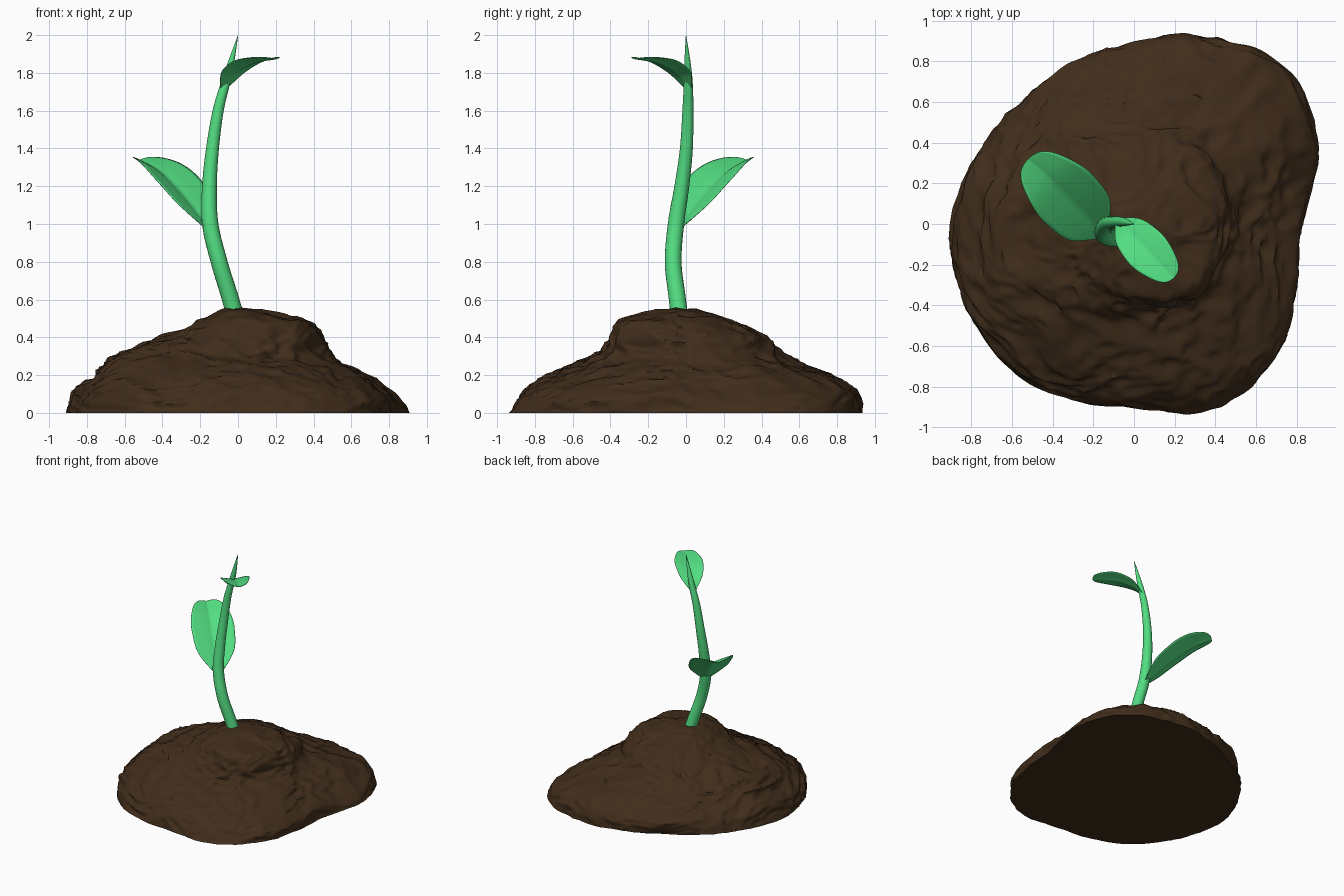
import bpy, bmesh, math
from mathutils import Vector, noise

if "Cube" in bpy.data.objects:
    bpy.data.objects.remove(bpy.data.objects["Cube"])

def material(name, rgb):
    m = bpy.data.materials.new(name)
    m.diffuse_color = (*rgb, 1)
    m.use_nodes = True
    m.node_tree.nodes["Principled BSDF"].inputs["Base Color"].default_value = m.diffuse_color
    return m

SOIL = material("soil_brown", (0.052, 0.026, 0.011))
GREEN = material("leaf_green", (0.085, 0.72, 0.22))

def spline(p0, p1, p2, p3, f):
    return 0.5 * (2*p1 + (p2-p0)*f + (2*p0-5*p1+4*p2-p3)*f*f + (3*p1-p0-3*p2+p3)*f**3)

def around(vals, turn):
    """Smooth periodic lookup, turn in 0..1."""
    n = len(vals)
    x = turn * n
    i = int(x)
    return spline(*(vals[(i + k) % n] for k in (-1, 0, 1, 2)), x - i)

def along(vals, t):
    """Smooth open lookup, t in 0..1."""
    n = len(vals) - 1
    x = min(t, 1) * n
    i = min(int(x), n - 1)
    return spline(*(vals[max(0, min(n, i + k))] for k in (-1, 0, 1, 2)), x - i)

def finish(bm, name, mat, angle=180):
    bmesh.ops.recalc_face_normals(bm, faces=bm.faces)
    me = bpy.data.meshes.new(name)
    bm.to_mesh(me)
    bm.free()
    me.materials.append(mat)
    ob = bpy.data.objects.new(name, me)
    bpy.context.collection.objects.link(ob)
    bpy.ops.object.select_all(action='DESELECT')
    ob.select_set(True)
    bpy.context.view_layer.objects.active = ob
    bpy.ops.object.shade_smooth_by_angle(angle=math.radians(angle))
    return ob

# soil mound: radius around the pile at rising heights, roughened with noise
LEVELS = [
    (0.00, [.83, .98, 1.07, 1.0, .89, .82, .83, .85, .90, .92, .94, .93, .91, .99, .97, .86]),
    (0.10, [.79, 1.02, .88, .80, .87, .90, .87, .92]),
    (0.20, [.65, .84, .75, .69, .77, .80, .72, .71]),
    (0.30, [.51, .53, .54, .54, .66, .63, .49, .49]),
    (0.40, [.46, .46, .42, .40, .43, .42, .39, .46]),
    (0.49, [.36, .28, .23, .21, .20, .22, .34, .39]),
    (0.54, [.15, .12, .10, .09, .08, .10, .17, .17]),
    (0.55, [0] * 8),
]
def mound():
    bm = bmesh.new()
    seg, rows = 240, 90
    rings = []
    for j in range(rows):
        t = j / rows
        z = along([l[0] for l in LEVELS], t)
        ring = []
        for i in range(seg):
            a = 2 * math.pi * i / seg
            r = along([around(l[1], i / seg) for l in LEVELS], t)
            p = Vector((r * math.cos(a), r * math.sin(a), z))
            # bend the noise space so that the ridges wander like clods
            q = p + 0.12 * noise.noise_vector(p * 3)
            q = Vector((q.x * 4.5, q.y * 4.5, q.z * 10))
            ridge = 0.4 - abs(noise.noise(q)) * 2
            fine = 0.4 - abs(noise.noise(q * 2.2)) * 2
            bump = 0.024 * ridge + 0.012 * fine + 0.02 * noise.noise(p * 4)
            fade = min(1, r / 0.25)
            out = bump * (0.45 + 0.55 * min(1, t * 8)) * fade
            p += Vector((math.cos(a), math.sin(a), 0)) * out
            p.z += 0.5 * bump * min(1, t * 5)
            ring.append(bm.verts.new((p.x, p.y, max(0, p.z) if j else 0)))
        rings.append(ring)
    for lo, hi in zip(rings, rings[1:]):
        for i in range(seg):
            k = (i + 1) % seg
            bm.faces.new((lo[i], lo[k], hi[k], hi[i]))
    bm.faces.new(rings[0][::-1])
    top = bm.verts.new((0, 0, 0.55))
    for i in range(seg):
        bm.faces.new((rings[-1][i], rings[-1][(i + 1) % seg], top))
    finish(bm, "soil_mound", SOIL, 50)
mound()

# stem: tapering bent tube ending in a pointed shoot
PATH = [(-.005, -.03, .48, .046), (-.045, -.048, .62, .045), (-.1, -.068, .8, .044),
        (-.147, -.053, 1.0, .043), (-.151, -.022, 1.2, .039), (-.135, .002, 1.4, .034),
        (-.105, .01, 1.6, .029), (-.068, .012, 1.74, .024), (-.038, .008, 1.85, .017),
        (0, 0, 1.998, .001)]
def stem():
    bm = bmesh.new()
    seg, rows = 20, 60
    pos = [Vector(p[:3]) for p in PATH]
    pts = [along(pos, j / rows) for j in range(rows + 1)]
    rings = []
    for j, c in enumerate(pts):
        d = (pts[min(j + 1, rows)] - pts[max(j - 1, 0)]).normalized()
        u = Vector((0, 1, 0)).cross(d).normalized()
        v = d.cross(u)
        r = along([p[3] for p in PATH], j / rows)
        rings.append([bm.verts.new(c + r * (u * math.cos(a) + v * math.sin(a)))
                      for a in (2 * math.pi * i / seg for i in range(seg))])
    for lo, hi in zip(rings, rings[1:]):
        for i in range(seg):
            k = (i + 1) % seg
            bm.faces.new((lo[i], lo[k], hi[k], hi[i]))
    bm.faces.new(rings[0][::-1])
    bm.faces.new(rings[-1])
    finish(bm, "stem", GREEN, 60)
stem()

# leaves: folded blades swept along a midrib given as (x, y, z)
def leaf(name, midrib, widths, fold):
    bm = bmesh.new()
    rows, cols = 36, 8
    mid = [Vector(p) for p in midrib]
    axis = mid[-1] - mid[0]
    side = Vector((-axis.y, axis.x, 0)).normalized()
    grid = []
    for j in range(rows + 1):
        t = 1 - (1 - j / rows) ** 1.6          # denser rows at the rounded tip
        c, w = along(mid, t), along(widths, t)
        if t > 0.5:                            # rounded end
            w *= max(0, 1 - ((t - 0.5) / 0.5) ** 2.1) ** 0.5
        row = []
        for i in range(-cols, cols + 1):
            s = i / cols
            lift = fold * (w / max(widths)) * abs(s) ** 0.8
            row.append(bm.verts.new(c + side * (w * s) + Vector((0, 0, lift))))
        grid.append(row)
    for lo, hi in zip(grid, grid[1:]):
        for i in range(2 * cols):
            bm.faces.new((lo[i], lo[i + 1], hi[i + 1], hi[i]))
    bmesh.ops.remove_doubles(bm, verts=bm.verts, dist=1e-5)
    ob = finish(bm, name, GREEN, 60)
    mod = ob.modifiers.new("thickness", 'SOLIDIFY')
    mod.thickness = 0.004
    mod.offset = 0

leaf("lower_leaf",
     [(-.15, -.05, .965), (-.218, .02, 1.06), (-.312, .115, 1.175), (-.412, .215, 1.275), (-.52, .32, 1.338)],
     [.03, .14, .166, .164, .16], .055)
leaf("upper_leaf",
     [(-.075, .012, 1.715), (-.027, -.035, 1.785), (.045, -.11, 1.835), (.12, -.187, 1.86), (.196, -.265, 1.873)],
     [.025, .085, .108, .108, .105], .022)
